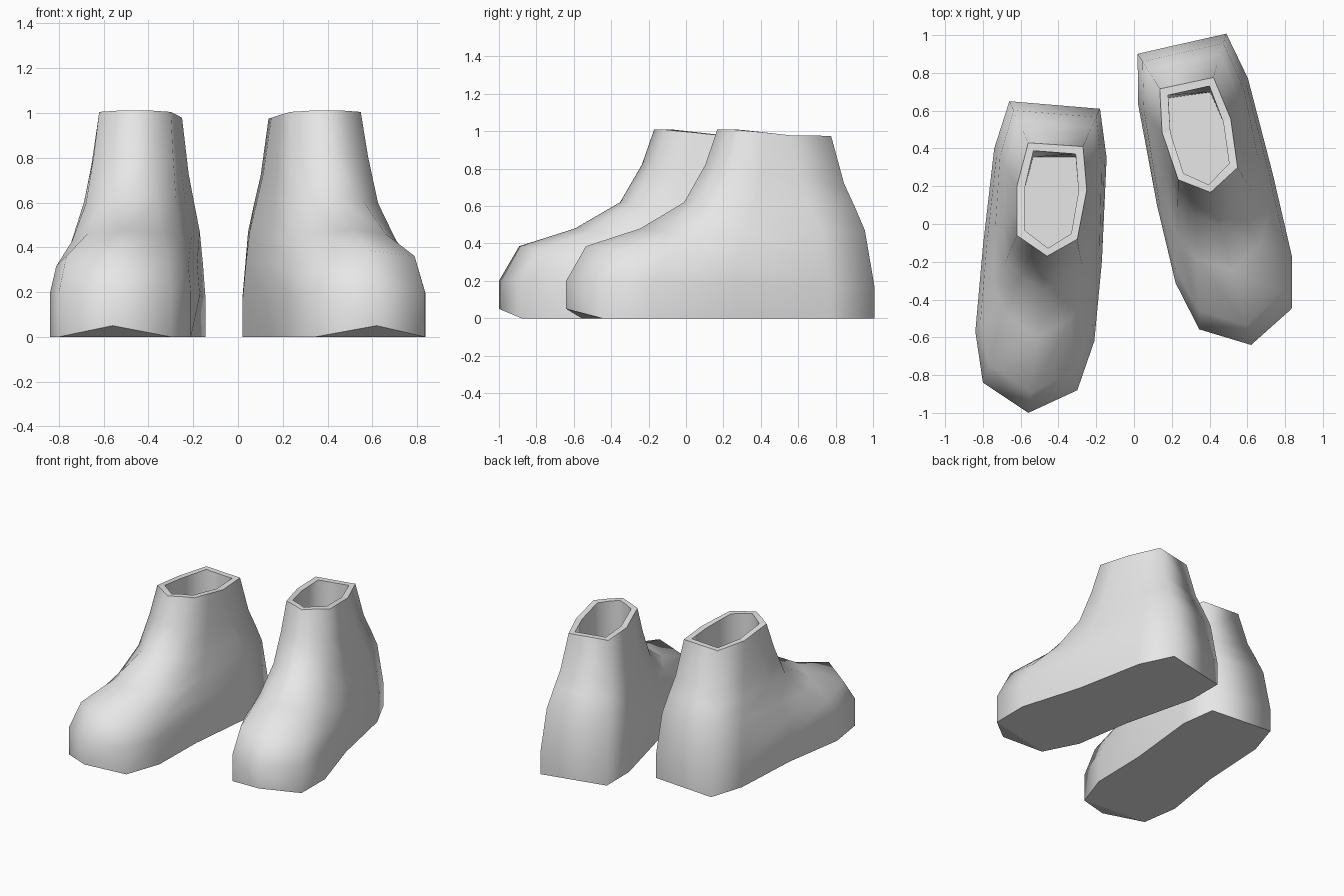
import bpy, bmesh, math
from mathutils import Matrix, Vector

cube = bpy.data.objects.get("Cube")
if cube:
    bpy.data.objects.remove(cube)

grey = bpy.data.materials.new("light_grey")
grey.use_nodes = True
grey.diffuse_color = (0.8, 0.8, 0.8, 1)
grey.node_tree.nodes["Principled BSDF"].inputs["Base Color"].default_value = grey.diffuse_color

# Outlines run from the outer heel corner round the toe to the inner heel corner
SOLE = [(-.66, .65), (-.74, .40), (-.80, -.12), (-.84, -.57), (-.80, -.84), (-.56, -1),
        (-.30, -.88), (-.21, -.62), (-.17, -.2), (-.145, .35), (-.18, .61)]
COLLAR = [(-.56, .43), (-.62, .2), (-.62, .07), (-.62, -.06), (-.54, -.115), (-.46, -.17),
          (-.38, -.125), (-.30, -.08), (-.275, .05), (-.25, .18), (-.27, .41)]
# How far forward each column sits, and how much its side slopes off the crown
FORWARD = [0, .1, .5, .85, 1, 1, 1, .85, .5, .1, 0]
SLOPE = [0, 0, .5, 1, .4, 0, .4, 1, .5, 0, 0]
# Levels: front height, front blend to collar, heel height, heel blend, side drop
LEVELS = [(0, 0, 0, 0, 0), (.2, 0, .17, 0, 0), (.385, .13, .32, .11, .06),
          (.48, .49, .47, .22, .05), (.62, .78, .60, .46, .02),
          (.82, .92, .72, .70, 0), (1.01, 1, .975, 1, 0)]
TIP = 5
WAIST = (2, 8)
CENTRE = Vector((-.44, .13, 0))
FLOOR = .5


def mix(a, b, t):
    return a + (b - a) * t


def level_ring(front_z, front_k, heel_z, heel_k, drop):
    ring = []
    for s, c, t, slope in zip(SOLE, COLLAR, FORWARD, SLOPE):
        k = mix(heel_k, front_k, t)
        z = mix(heel_z, front_z, t) - drop * slope
        ring.append(Vector((mix(s[0], c[0], k), mix(s[1], c[1], k), z)))
    return ring


def boot(name, transform):
    bm = bmesh.new()
    rings = [level_ring(*level) for level in LEVELS]
    # Toe spring and narrowed waist of the sole
    rings[0][TIP].z = .05
    for i in WAIST:
        rings[0][i].x = mix(rings[0][i].x, -.49, .1)
    # Inner rim and lining
    rim = [Vector((CENTRE.x + (p.x - CENTRE.x) * .77, CENTRE.y + (p.y - CENTRE.y) * .86, p.z))
           for p in rings[-1]]
    floor = [Vector((p.x, min(p.y, .355), FLOOR)) for p in rim]
    loops = [[bm.verts.new(p) for p in ring] for ring in rings + [rim, floor]]
    flat = []
    count = len(SOLE)
    for level, (low, high) in enumerate(zip(loops, loops[1:])):
        for i in range(count):
            j = (i + 1) % count
            face = bm.faces.new((low[i], low[j], high[j], high[i]))
            face.smooth = True
            if level == len(LEVELS) - 1:
                flat.append(face)
    # Flat sole, raised toe triangle and inner floor
    bottom = loops[0]
    flat.append(bm.faces.new([v for i, v in enumerate(bottom) if i != TIP]))
    flat.append(bm.faces.new(bottom[TIP - 1:TIP + 2]))
    flat.append(bm.faces.new(loops[-1]))
    for face in flat:
        face.smooth = False
        for edge in face.edges:
            edge.smooth = False
    bm.transform(transform)
    bmesh.ops.recalc_face_normals(bm, faces=bm.faces)
    mesh = bpy.data.meshes.new(name)
    bm.to_mesh(mesh)
    bm.free()
    mesh.materials.append(grey)
    bpy.context.collection.objects.link(bpy.data.objects.new(name, mesh))


# The left boot is a mirrored copy, turned outwards and set further back
boot("right_boot", Matrix())
boot("left_boot", Matrix.Translation((-.074, .272, 0)) @ Matrix.Rotation(math.radians(8), 4, "Z")
     @ Matrix.Scale(-1, 4, (1, 0, 0)))
